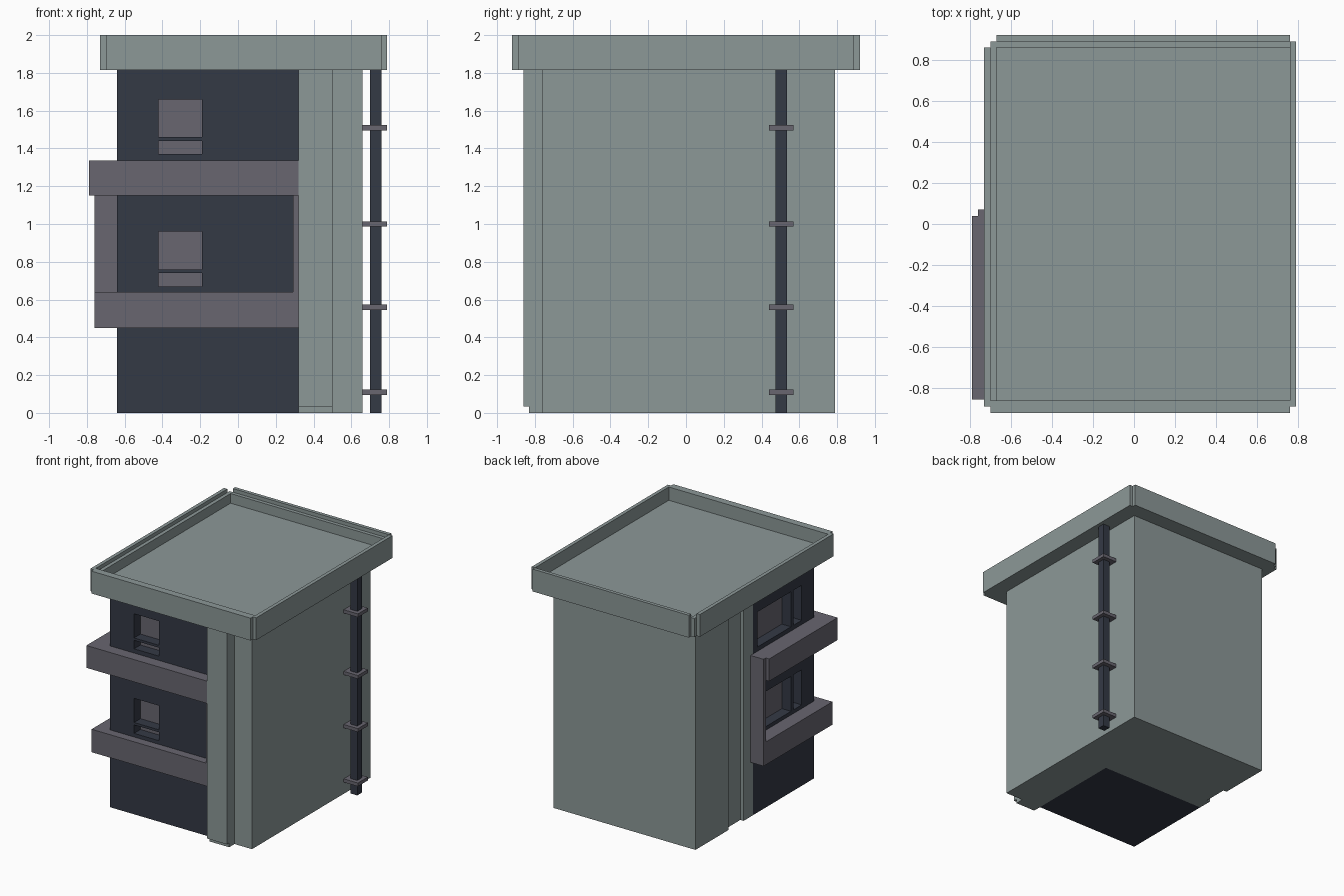
import bpy, bmesh

if "Cube" in bpy.data.objects:
    bpy.data.objects.remove(bpy.data.objects["Cube"])


def mat(name, col):
    m = bpy.data.materials.new(name)
    m.diffuse_color = (*col, 1)
    m.use_nodes = True
    m.node_tree.nodes["Principled BSDF"].inputs["Base Color"].default_value = m.diffuse_color
    return m


CONCRETE = mat("grey_green_wall", (0.262, 0.314, 0.312))
DARK = mat("dark_slate", (0.034, 0.041, 0.060))
TRIM = mat("purple_grey_trim", (0.138, 0.133, 0.162))


def finish(name, bm, material):
    bmesh.ops.recalc_face_normals(bm, faces=bm.faces)
    me = bpy.data.meshes.new(name)
    bm.to_mesh(me)
    bm.free()
    me.materials.append(material)
    ob = bpy.data.objects.new(name, me)
    bpy.context.collection.objects.link(ob)
    return ob


def prism(name, pts, z0, z1, material):
    bm = bmesh.new()
    f = bm.faces.new([bm.verts.new((x, y, z0)) for x, y in pts])
    r = bmesh.ops.extrude_face_region(bm, geom=[f])
    bmesh.ops.translate(bm, vec=(0, 0, z1 - z0),
                        verts=[g for g in r["geom"] if isinstance(g, bmesh.types.BMVert)])
    return finish(name, bm, material)


def box(name, x0, x1, y0, y1, z0, z1, material):
    return prism(name, [(x0, y0), (x1, y0), (x1, y1), (x0, y1)], z0, z1, material)


# Main walls: L-shaped plan with a shallow groove on the left side
prism("main_walls", [(0.66, -0.76), (0.66, 0.79), (-0.64, 0.79), (-0.64, 0.36),
                     (-0.61, 0.36), (-0.61, 0.16), (-0.64, 0.16), (-0.64, 0.04),
                     (0.32, 0.04), (0.32, -0.76)], 0, 1.82, CONCRETE)

# Front pilaster with a recessed foot
box("pilaster", 0.32, 0.50, -0.86, -0.76, 0.035, 1.82, CONCRETE)
box("pilaster_foot", 0.32, 0.50, -0.83, -0.76, 0, 0.035, CONCRETE)

# Dark corner block with cut window recesses and panes at their backs
corner = box("dark_corner", -0.64, 0.32, -0.76, 0.04, 0, 1.82, DARK)
D = 0.09
for n, z in enumerate((0.67, 1.37)):
    front = [(z, z + 0.07), (z + 0.09, z + 0.29)]
    side = [(-0.46, -0.02), (-0.60, -0.49)]
    cuts = []
    for a, b in front:
        cuts.append((-0.42, -0.19, -0.80, -0.76 + D, a, b))
        box("front_pane", -0.42, -0.19, -0.76 + D - 0.006, -0.76 + D, a, b, TRIM)
    for a, b in side:
        cuts.append((-0.70, -0.64 + D, a, b, z, z + 0.29))
        box("side_pane", -0.64 + D - 0.006, -0.64 + D, a, b, z, z + 0.29, TRIM)
    for c in cuts:
        cutter = box("window_cutter", *c, DARK)
        cutter.hide_render = True
        cutter.hide_viewport = True
        m = corner.modifiers.new("window", "BOOLEAN")
        m.operation = "DIFFERENCE"
        m.solver = "EXACT"
        m.object = cutter


# Balcony bands wrapping the corner
def band(name, x, y, y_end, z0, z1):
    prism(name, [(x, y), (0.32, y), (0.32, -0.76), (-0.64, -0.76),
                 (-0.64, y_end), (x, y_end)], z0, z1, TRIM)


band("lower_band", -0.76, -0.83, 0.04, 0.45, 0.64)
band("upper_band", -0.79, -0.855, 0.04, 1.15, 1.335)

# Posts joining the bands
box("left_post", -0.76, -0.64, 0.04, 0.07, 0.45, 1.335, TRIM)
box("right_post", 0.29, 0.32, -0.83, -0.76, 0.64, 1.15, TRIM)

# Roof slab and parapet boards
Z0, Z1 = 1.815, 2.0
box("roof_slab", -0.70, 0.76, -0.89, 0.89, Z0, 1.89, CONCRETE)
box("front_parapet", -0.70, 0.76, -0.92, -0.86, Z0, Z1, CONCRETE)
box("right_parapet", 0.76, 0.79, -0.89, 0.89, Z0, Z1, CONCRETE)
box("back_parapet", -0.67, 0.76, 0.89, 0.92, Z0, Z1, CONCRETE)
box("left_parapet", -0.73, -0.70, -0.89, 0.86, Z0, Z1, CONCRETE)
box("back_inner_ledge", -0.70, 0.76, 0.86, 0.89, 1.89, 1.97, CONCRETE)
box("left_inner_ledge", -0.70, -0.67, -0.86, 0.86, 1.89, 1.97, CONCRETE)

# Drainpipe and its brackets
box("drainpipe", 0.70, 0.76, 0.475, 0.535, 0, 1.82, DARK)
for z in (0.11, 0.56, 1.0, 1.51):
    box("pipe_bracket", 0.66, 0.79, 0.44, 0.57, z - 0.014, z + 0.014, TRIM)
